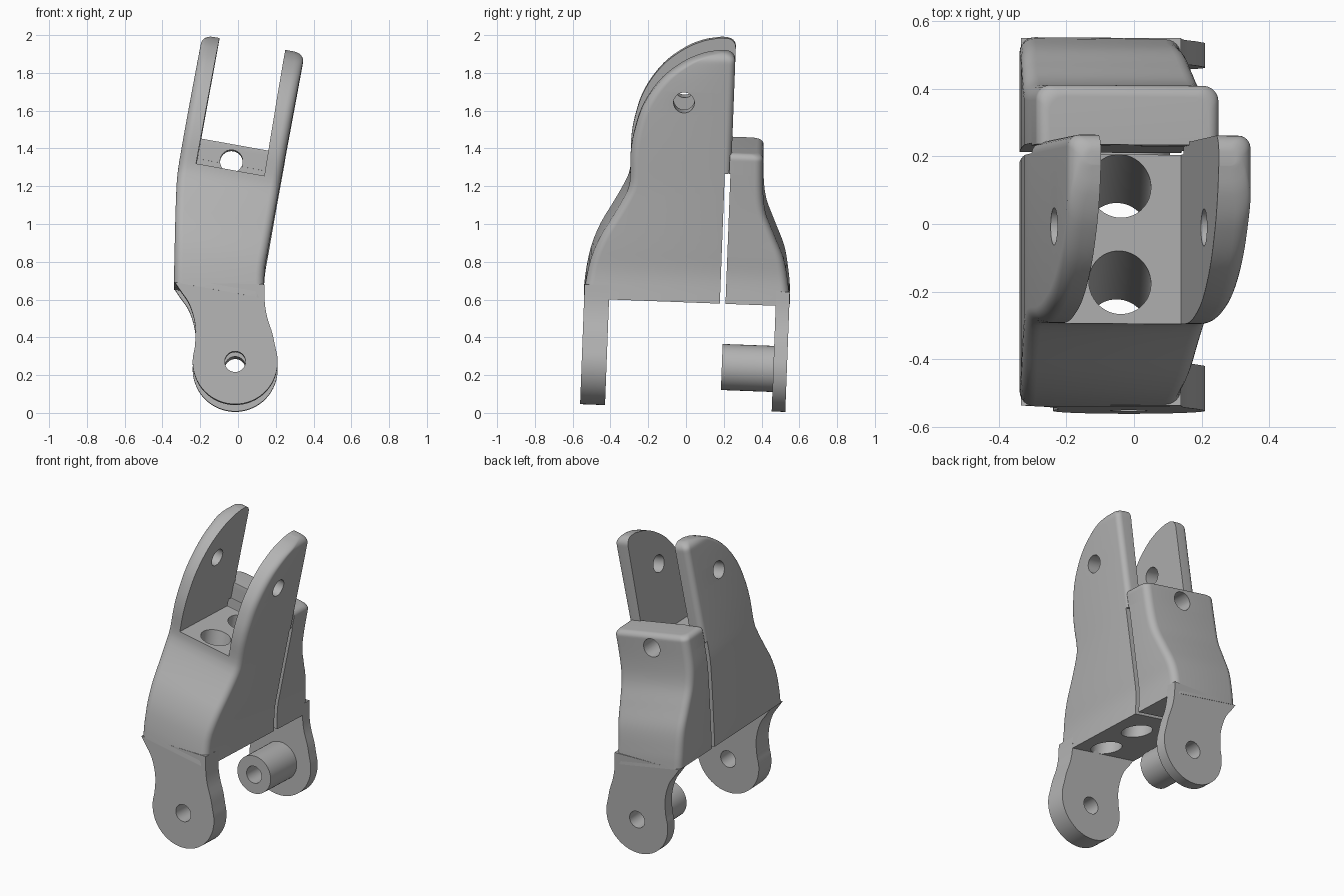
import bpy, bmesh, math
from math import pi, sin, cos, sqrt
from mathutils import Matrix, Vector

if "Cube" in bpy.data.objects:
    bpy.data.objects.remove(bpy.data.objects["Cube"])

ROLL = 0.18                                   # sideways slope of the body
PITCH = Matrix.Rotation(-0.038, 4, 'X')       # slight lean of the whole part

grey = bpy.data.materials.new("grey_plastic")
grey.use_nodes = True
grey.diffuse_color = (0.45, 0.45, 0.45, 1)
grey.node_tree.nodes["Principled BSDF"].inputs["Base Color"].default_value = (0.45, 0.45, 0.45, 1)


def make(name, rings):
    """Skin a list of closed rings into a capped solid."""
    bm = bmesh.new()
    loops = [[bm.verts.new(PITCH @ Vector(p)) for p in ring] for ring in rings]
    for a, b in zip(loops, loops[1:]):
        for i in range(len(a)):
            j = (i + 1) % len(a)
            bm.faces.new((a[i], a[j], b[j], b[i]))
    bm.faces.new(loops[0])
    bm.faces.new(loops[-1])
    bmesh.ops.recalc_face_normals(bm, faces=bm.faces[:])
    mesh = bpy.data.meshes.new(name)
    bm.to_mesh(mesh)
    bm.free()
    mesh.materials.append(grey)
    ob = bpy.data.objects.new(name, mesh)
    bpy.context.scene.collection.objects.link(ob)
    return ob


def plate(name, outline, y0, y1):
    """Extrude an x-z outline along y."""
    return make(name, [[(x, y, z) for x, z in outline] for y in (y0, y1)])


def rod(name, a, b, radius, n=40):
    a, b = Vector(a), Vector(b)
    turn = (b - a).to_track_quat('Z', 'Y')
    circle = [turn @ Vector((radius * cos(2 * pi * i / n), radius * sin(2 * pi * i / n), 0))
              for i in range(n)]
    return make(name, [[p + c for c in circle] for p in (a, b)])


def curve(points):
    """Smooth function through (height, value) points."""
    n = len(points)
    slope = []
    for i in range(n):
        (s0, v0), (s1, v1) = points[max(i - 1, 0)], points[min(i + 1, n - 1)]
        slope.append((v1 - v0) / (s1 - s0))

    def value(s):
        i = 0
        while i < n - 2 and s > points[i + 1][0]:
            i += 1
        (s0, v0), (s1, v1) = points[i], points[i + 1]
        h = s1 - s0
        t = min(max((s - s0) / h, 0), 1)
        return (v0 * (1 + 2 * t) * (1 - t) ** 2 + v1 * t * t * (3 - 2 * t)
                + h * slope[i] * t * (1 - t) ** 2 - h * slope[i + 1] * t * t * (1 - t))
    return value


def shell(name, low, high, front, back, r_front, r_back, r_top, levels=52):
    """Stack rounded rectangles whose sides follow the four edge curves."""
    rings = []
    for k in range(levels + 1):
        s = low + (high - low) * sin(pi / 2 * k / levels)
        d = max(s - high + r_top, 0)
        inset = r_top - sqrt(max(r_top ** 2 - d * d, 0))
        xl, xr = left_edge(s) + inset, right_edge(s) - inset
        yf, yb = front(s), back(s) - inset
        limit = (yb - yf) * 0.45
        rf, rb = min(r_front, limit), min(r_back, limit)
        corners = ((xr - rb, yb - rb, rb, 0), (xl + rb, yb - rb, rb, 1),
                   (xl + rf, yf + rf, rf, 2), (xr - rf, yf + rf, rf, 3))
        ring = []
        for cx, cy, r, q in corners:
            for i in range(7):
                a = pi / 2 * (q + i / 6)
                x = cx + r * cos(a)
                ring.append((x, cy + r * sin(a), s - ROLL * x))
        rings.append(ring)
    return make(name, rings)


def cut(ob, cutters):
    for c in cutters:
        m = ob.modifiers.new("cut", 'BOOLEAN')
        m.operation, m.solver, m.object = 'DIFFERENCE', 'EXACT', c
    bpy.context.view_layer.update()
    mesh = bpy.data.meshes.new_from_object(ob.evaluated_get(bpy.context.evaluated_depsgraph_get()))
    ob.modifiers.clear()
    ob.data = mesh


# Edge curves shared by the body and back plate
left_edge = curve([(.6, -.338), (.68, -.338), (1.14, -.325), (1.27, -.31), (1.9, -.2), (1.98, -.186)])
right_edge = curve([(.6, .14), (.75, .14), (.88, .16), (1.34, .24), (1.9, .34), (1.98, .352)])
front_edge = curve([(.6, -.565), (.69, -.557), (.82, -.533), (.94, -.488), (1.05, -.427),
                    (1.16, -.37), (1.23, -.345), (1.4, -.345), (1.52, -.33), (1.67, -.285),
                    (1.815, -.19), (1.91, -.073), (1.955, .025), (1.972, .1)])
rear_edge = curve([(.6, .528), (.7, .517), (.85, .487), (.98, .432), (1.1, .382),
                   (1.22, .363), (1.43, .356)])

# Main solids
body = shell("forked_body", .61, 1.972, front_edge, lambda s: .19, .045, .035, .05)
back_plate = shell("back_plate", .61, 1.425, lambda s: .18, rear_edge, .002, .045, .035)

# Leg outline: round foot blending up into the body
HUB = (-.015, .25)
foot = [(HUB[0] + .225 * cos(a), HUB[1] + .225 * sin(a))
        for a in (pi * (-1.08 + 1.16 * i / 36) for i in range(37))]
right_flank = curve([(.33, .197), (.4, .182), (.48, .156), (.56, .142), (.66, .139)])
left_flank = curve([(.33, -.228), (.42, -.224), (.5, -.238), (.57, -.265), (.62, -.3), (.67, -.334)])
outline = (foot + [(right_flank(z), z) for z in (.33 + .03 * i for i in range(12))]
           + [(left_flank(z), z) for z in (.67 - .02 * i for i in range(18))])
front_leg = plate("front_leg", outline, -.562, -.43)
back_leg = plate("back_leg", outline, .453, .525)
pin = rod("pivot_boss", (HUB[0], .18, HUB[1]), (HUB[0], .46, HUB[1]), .122)

# Cutters
fork_gap = plate("fork_gap_cutter", [(-.222, 1.268 + ROLL * .222), (.139, 1.268 - ROLL * .139),
                                     (.295, 2.2), (-.05, 2.25)], -1, 1)
slit = make("slit_cutter", [[(x, y, s - ROLL * x) for y, s in
                             ((.157, .3), (.187, .3), (.187, 1.315), (.157, 1.315))]
                            for x in (-.6, .6)])
prong_hole = rod("prong_hole_cutter", (-.6, -.073, 1.695 + ROLL * .6), (.6, -.073, 1.695 - ROLL * .6), .055)
wall_hole = rod("wall_hole_cutter", (-.035, .1, 1.34), (-.035, .7, 1.34), .06)
shafts = [rod("shaft_cutter", (-.04, y, 1.45), (-.05, y - .18, .45), .092) for y in (.095, -.19)]
axle = rod("axle_cutter", (HUB[0], -1, HUB[1]), (HUB[0], 1, HUB[1]), .055)

cut(body, [fork_gap, slit, prong_hole] + shafts)
cut(back_plate, [slit, wall_hole])
for part in (front_leg, back_leg, pin):
    cut(part, [axle])
for c in [fork_gap, slit, prong_hole, wall_hole, axle] + shafts:
    bpy.data.objects.remove(c)

# Smooth shading with crisp cut edges
for part in (body, back_plate, front_leg, back_leg, pin):
    bpy.ops.object.select_all(action='DESELECT')
    part.select_set(True)
    bpy.context.view_layer.objects.active = part
    bpy.ops.object.shade_smooth_by_angle(angle=math.radians(32))
